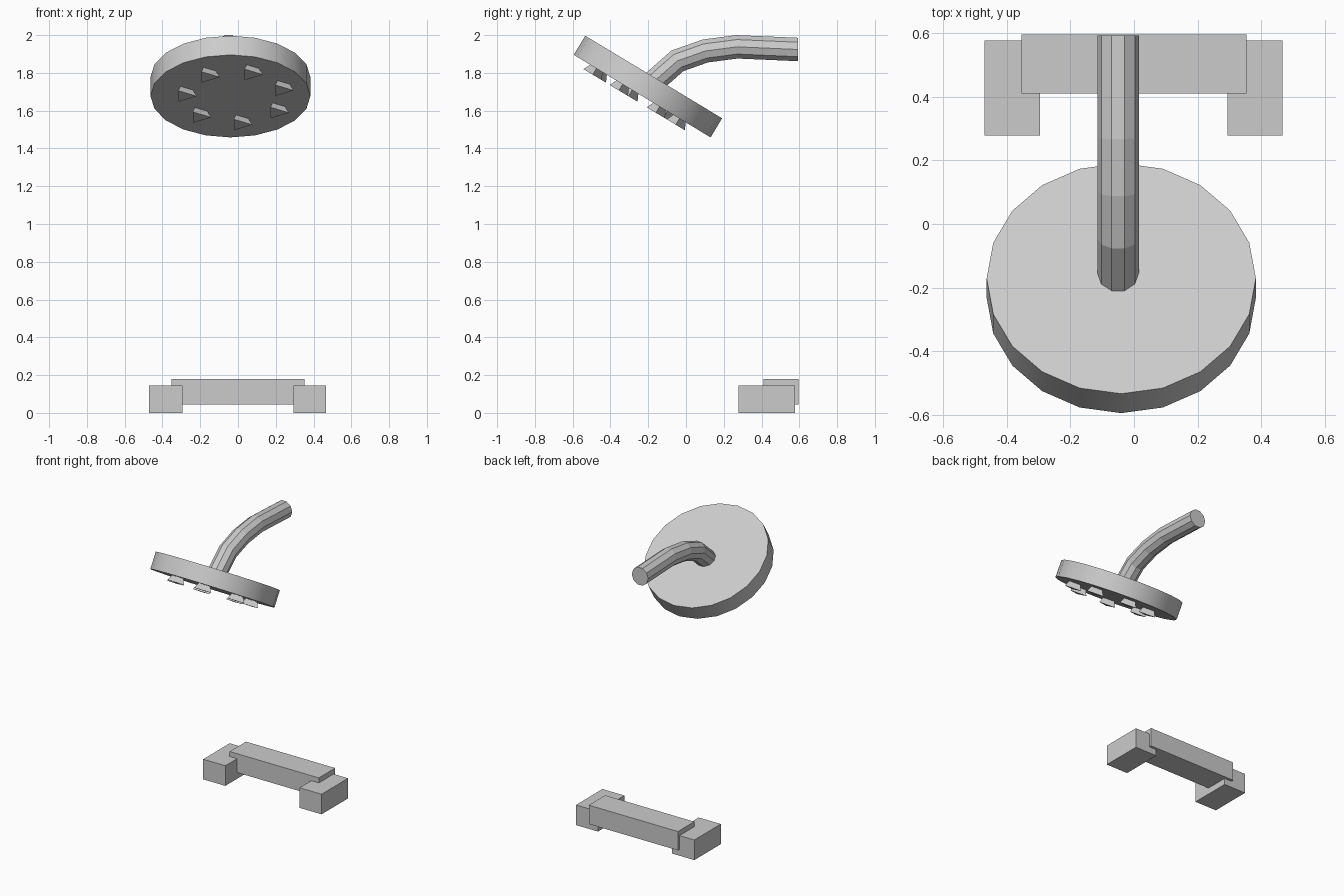
import bpy, bmesh
from math import sin, cos, pi, radians
from mathutils import Vector, Matrix

if "Cube" in bpy.data.objects:
    bpy.data.objects.remove(bpy.data.objects["Cube"])


def make(name, bm, smooth=False):
    bmesh.ops.recalc_face_normals(bm, faces=bm.faces)
    me = bpy.data.meshes.new(name)
    bm.to_mesh(me)
    bm.free()
    ob = bpy.data.objects.new(name, me)
    bpy.context.collection.objects.link(ob)
    if smooth:
        bpy.ops.object.select_all(action='DESELECT')
        ob.select_set(True)
        bpy.context.view_layer.objects.active = ob
        bpy.ops.object.shade_smooth_by_angle(angle=radians(25))
    return ob


def loft(rings):
    """Closed skin through a list of equal-sized point rings."""
    bm = bmesh.new()
    vs = [[bm.verts.new(p) for p in r] for r in rings]
    n = len(vs[0])
    for a, b in zip(vs, vs[1:]):
        for i in range(n):
            j = (i + 1) % n
            bm.faces.new((a[i], a[j], b[j], b[i]))
    bm.faces.new(vs[0])
    bm.faces.new(vs[-1])
    return bm


def circle(n, r, z, cx=0, cy=0):
    return [Vector((cx + r * cos(2 * pi * i / n), cy + r * sin(2 * pi * i / n), z))
            for i in range(n)]


def box(name, x0, x1, y0, y1, z0, z1):
    return make(name, loft([[(x0, y0, z), (x1, y0, z), (x1, y1, z), (x0, y1, z)]
                            for z in (z0, z1)]))


# Tilted round head, 20 sides
tilt = Matrix.Translation((-0.04, -0.232, 1.677)) @ Matrix.Rotation(radians(-31.1), 4, 'X')
bm = loft([circle(20, 0.423, 0), circle(20, 0.423, 0.118)])
bm.transform(tilt)
make("shower_head", bm, smooth=True)

# Ring of seven flared three-sided nozzles under the head
for k in range(7):
    a = radians(19.4) + k * 2 * pi / 7
    cx, cy = 0.02 + 0.265 * cos(a), -(0.033 + 0.265 * sin(a))
    bm = loft([circle(3, 0.065, -0.038, cx, cy), circle(3, 0.042, 0.005, cx, cy)])
    bm.transform(tilt)
    make(f"nozzle_{k + 1}", bm)

# Bent ten-sided pipe, mitred at each bend
path = [Vector((-0.05, y, z)) for y, z in
        [(0.592, 1.924), (0.27, 1.938), (0.102, 1.916), (-0.045, 1.864), (-0.185, 1.741)]]
rings = []
for i, p in enumerate(path):
    d0 = (p - path[i - 1]).normalized() if i else (path[1] - p).normalized()
    d1 = (path[i + 1] - p).normalized() if i < len(path) - 1 else d0
    t = (d0 + d1).normalized()
    if i == 0:
        t = Vector((0, -1, 0))
    side = Vector((0, t.z, -t.y))
    r = 0.065
    rings.append([p + Vector((1, 0, 0)) * r * cos(pi * j / 5)
                  + side * (r * sin(pi * j / 5) / max(t.dot(d0), 0.5)) for j in range(10)])
make("pipe", loft(rings))

# Tap bar and its two handles
box("tap_bar", -0.353, 0.353, 0.41, 0.595, 0.045, 0.18)
box("tap_handle_left", -0.47, -0.295, 0.278, 0.577, 0, 0.144)
box("tap_handle_right", 0.293, 0.467, 0.278, 0.577, 0, 0.144)
